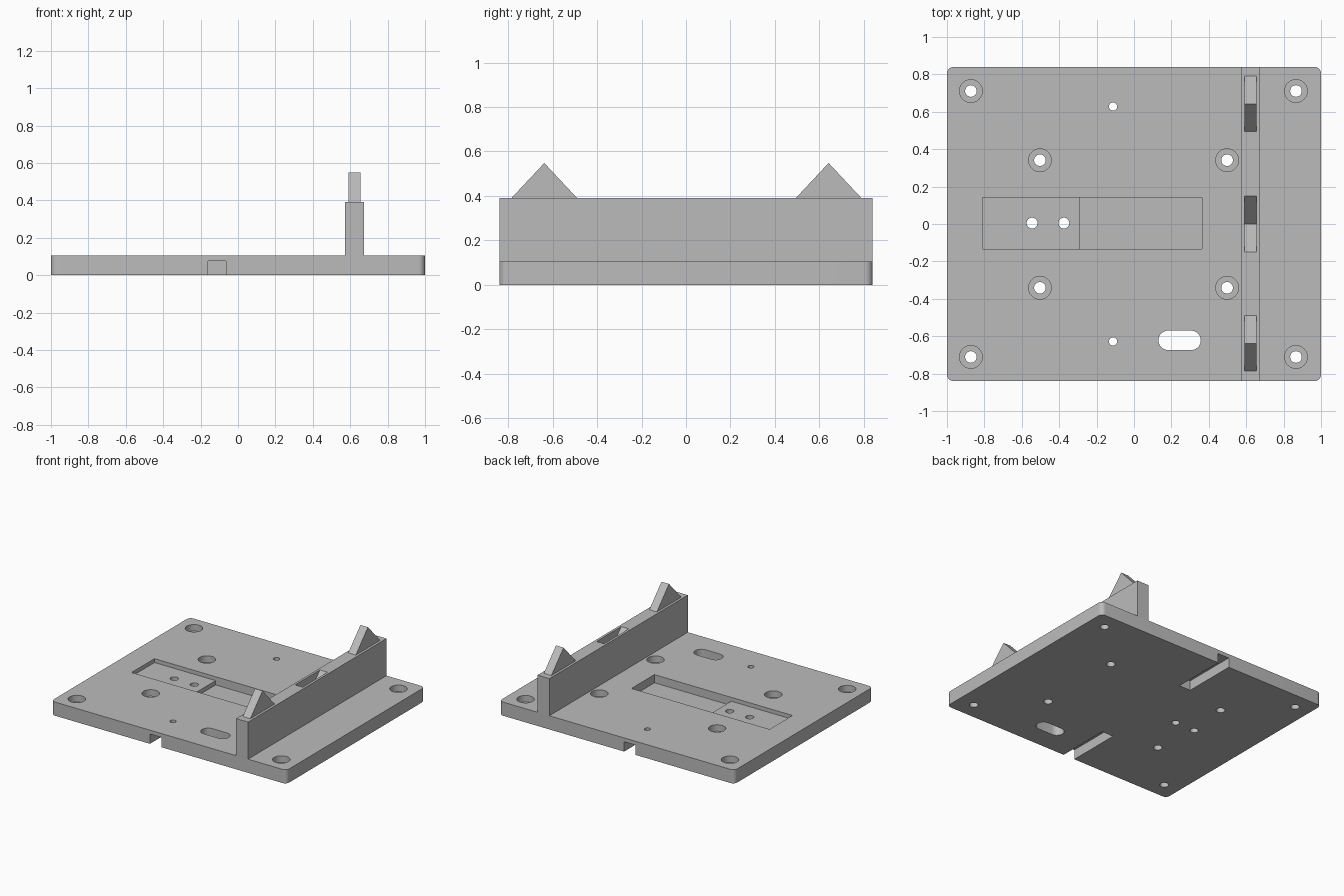
import bpy, bmesh, math
from mathutils import Vector

cube = bpy.data.objects.get("Cube")
if cube:
    bpy.data.objects.remove(cube, do_unlink=True)

grey = bpy.data.materials.new("mid grey")
grey.use_nodes = True
colour = (0.5, 0.5, 0.5, 1)
grey.diffuse_color = colour
grey.node_tree.nodes["Principled BSDF"].inputs["Base Color"].default_value = colour

TOP, WALL_TOP, HALF_Y = 0.105, 0.39, 0.84


def prism(name, outline, axis, lo, hi):
    """Extrude a 2D outline along one axis, from lo to hi."""
    def place(a, b, t):
        return {"x": (t, a, b), "y": (a, t, b), "z": (a, b, t)}[axis]
    bm = bmesh.new()
    face = bm.faces.new([bm.verts.new(place(a, b, lo)) for a, b in outline])
    ext = bmesh.ops.extrude_face_region(bm, geom=[face])
    moved = [v for v in ext["geom"] if isinstance(v, bmesh.types.BMVert)]
    bmesh.ops.translate(bm, verts=moved, vec=Vector(place(0, 0, hi - lo)))
    bmesh.ops.recalc_face_normals(bm, faces=bm.faces)
    mesh = bpy.data.meshes.new(name)
    bm.to_mesh(mesh)
    bm.free()
    mesh.materials.append(grey)
    obj = bpy.data.objects.new(name, mesh)
    bpy.context.collection.objects.link(obj)
    return obj


def rounded(x0, x1, y0, y1, r, steps=8):
    """Rectangle outline with round corners."""
    pts = []
    corners = ((x1 - r, y1 - r), (x0 + r, y1 - r), (x0 + r, y0 + r), (x1 - r, y0 + r))
    for i, (cx, cy) in enumerate(corners):
        for s in range(steps + 1):
            a = (i + s / steps) * math.pi / 2
            pts.append((cx + r * math.cos(a), cy + r * math.sin(a)))
    return pts


def circle(x, y, r, n=32):
    return [(x + r * math.cos(2 * math.pi * i / n), y + r * math.sin(2 * math.pi * i / n))
            for i in range(n)]


def cut(target, cutter):
    """Subtract the cutter, then discard it."""
    mod = target.modifiers.new("cut", "BOOLEAN")
    mod.operation, mod.solver, mod.object = "DIFFERENCE", "EXACT", cutter
    graph = bpy.context.evaluated_depsgraph_get()
    graph.update()
    mesh = bpy.data.meshes.new_from_object(target.evaluated_get(graph))
    target.modifiers.clear()
    target.data = mesh
    bpy.data.objects.remove(cutter, do_unlink=True)


# Base plate with rounded corners
plate = prism("base_plate", rounded(-1, 1, -HALF_Y, HALF_Y, 0.035), "z", 0, TOP)

# Counterbored screw holes: four corners and four inner ones
for xs, y in (((-0.872, 0.866), 0.711), ((-0.503, 0.498), 0.341)):
    for x in xs:
        for s in (-1, 1):
            cut(plate, prism("bore", circle(x, s * y, 0.061), "z", 0.055, 0.2))
            cut(plate, prism("hole", circle(x, s * y, 0.031), "z", -0.1, 0.2))

# Stepped pocket in the top
step = [(-0.81, 0.2), (-0.81, 0.075), (-0.29, 0.075), (-0.29, 0.042), (0.363, 0.042), (0.363, 0.2)]
cut(plate, prism("pocket", step, "y", -0.135, 0.143))
for x in (-0.545, -0.375):
    cut(plate, prism("hole", circle(x, 0.005, 0.029), "z", -0.1, 0.2))

# Slots under the front and back edges, each with a small hole above
for s in (-1, 1):
    groove = [(-0.16, -0.1), (-0.063, -0.1), (-0.063, 0.075), (-0.16, 0.075)]
    cut(plate, prism("slot", groove, "y", s * 0.42, s * 1.0))
    cut(plate, prism("hole", circle(-0.112, s * 0.628, 0.022), "z", -0.1, 0.2))

# Oblong through hole
cut(plate, prism("oblong", rounded(0.131, 0.357, -0.674, -0.57, 0.0515), "z", -0.1, 0.2))

# Upright wall with a V-shaped notch
box = [(0.573, -HALF_Y), (0.674, -HALF_Y), (0.674, HALF_Y), (0.573, HALF_Y)]
wall = prism("upright_wall", box, "z", TOP, WALL_TOP)
notch = [(0, 0.235), (0.15, WALL_TOP), (0.15, 0.5), (-0.15, 0.5), (-0.15, WALL_TOP)]
cut(wall, prism("notch", notch, "x", 0.591, 0.655))

# Triangular locating teeth on the wall
for label, y in (("front", -0.638), ("back", 0.642)):
    tri = [(y - 0.148, WALL_TOP), (y + 0.148, WALL_TOP), (y, 0.548)]
    prism(label + "_tooth", tri, "x", 0.591, 0.655)

# Smooth the round surfaces, keep edges sharp
bpy.ops.object.select_all(action="DESELECT")
plate.select_set(True)
bpy.context.view_layer.objects.active = plate
bpy.ops.object.shade_smooth_by_angle(angle=math.radians(30))
